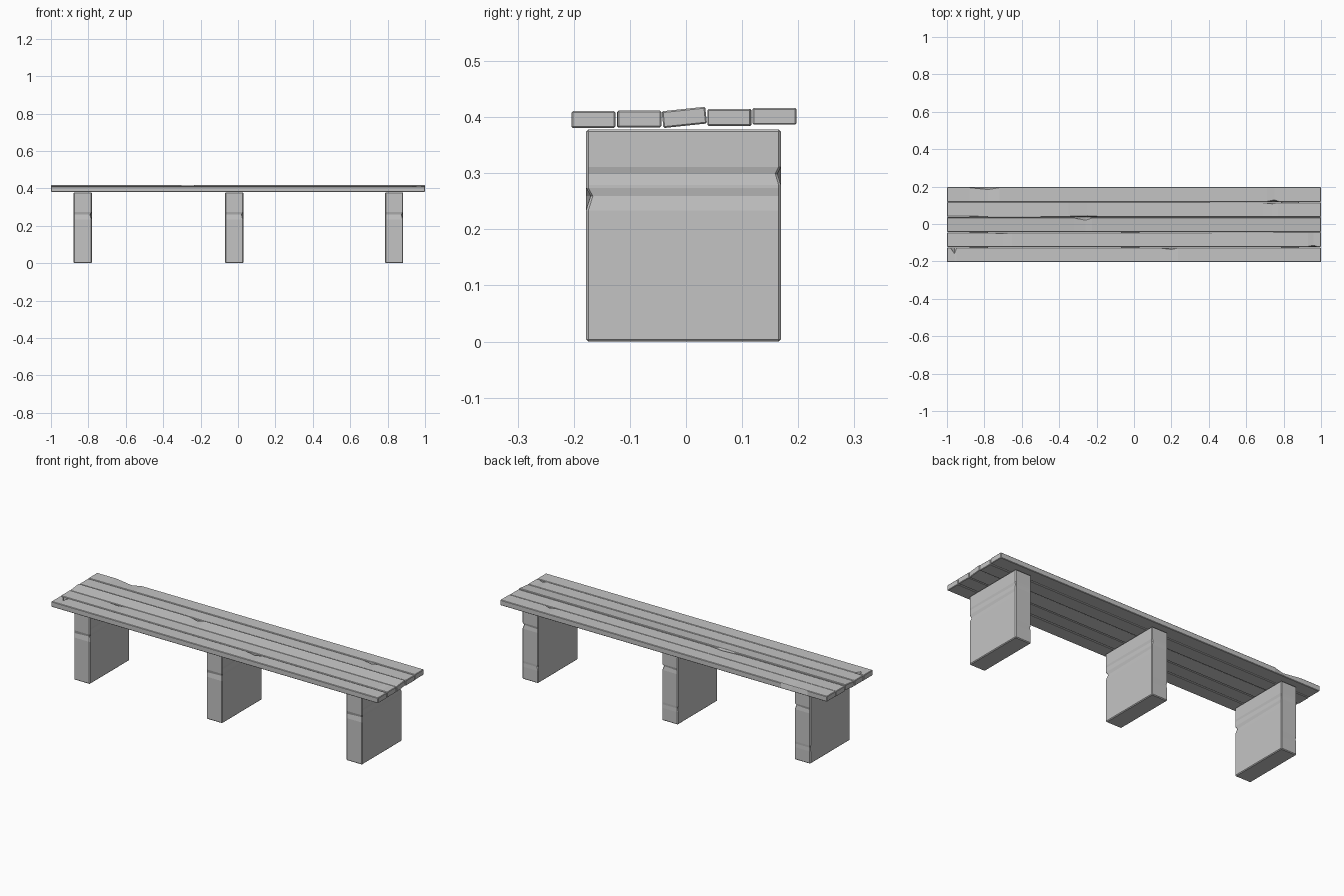
import bpy
import bmesh
from math import radians
from mathutils import Vector

cube = bpy.data.objects.get("Cube")
if cube:
    bpy.data.objects.remove(cube, do_unlink=True)

stone = bpy.data.materials.new("plain grey")
stone.use_nodes = True
GREY = (0.55, 0.55, 0.55, 1)
stone.diffuse_color = GREY
stone.node_tree.nodes["Principled BSDF"].inputs["Base Color"].default_value = GREY


def chip(bm, axis, at, width, sides, depth):
    """Notch one long edge: slice around the spot, then push the edge inward."""
    normal = Vector((0, 0, 0))
    normal[axis] = 1
    for pos in (at - width, at, at + width * 0.6):
        bmesh.ops.bisect_plane(bm, geom=bm.verts[:] + bm.edges[:] + bm.faces[:],
                               plane_co=normal * pos, plane_no=normal)
    others = [i for i in range(3) if i != axis]
    for v in bm.verts:
        if abs(v.co[axis] - at) < 1e-4 and all(v.co[i] * s > 0 for i, s in zip(others, sides)):
            for i, s, d in zip(others, sides, depth):
                v.co[i] -= s * d


def block(name, size, centre, axis, bevel, chips, tilt=0, yaw=0):
    """Bevelled block with chipped edges along its long axis."""
    bm = bmesh.new()
    bmesh.ops.create_cube(bm, size=1)
    bmesh.ops.scale(bm, vec=size, verts=bm.verts)
    bmesh.ops.bevel(bm, geom=bm.edges[:], offset=bevel, segments=1, affect='EDGES')
    for args in chips:
        chip(bm, axis, *args)
    bmesh.ops.recalc_face_normals(bm, faces=bm.faces)
    mesh = bpy.data.meshes.new(name)
    bm.to_mesh(mesh)
    bm.free()
    mesh.materials.append(stone)
    ob = bpy.data.objects.new(name, mesh)
    ob.location = centre
    ob.rotation_euler = (radians(tilt), 0, radians(yaw))
    bpy.context.collection.objects.link(ob)
    return ob


# Seat planks: y centre, z centre, tilt, yaw, chips
planks = [
    (-0.165, 0.3955, 0, 0, [(-0.96, 0.02, (1, 1), (0.03, 0.002)),
                            (0.2, 0.06, (1, 1), (0.008, 0.004))]),
    (-0.0835, 0.3965, 0, 0.03, [(-0.7, 0.08, (1, 1), (0.004, 0.003)),
                                (0.96, 0.03, (-1, 1), (0.006, 0.004))]),
    (-0.003, 0.3995, 6, 0, [(-0.26, 0.06, (1, 1), (0.012, 0.004))]),
    (0.0775, 0.3995, 0, -0.03, [(0.74, 0.05, (1, 1), (0.006, 0.003)),
                                (-0.25, 0.1, (-1, 1), (0.003, 0.003))]),
    (0.1575, 0.4015, 0, 0, [(-0.78, 0.1, (1, 1), (0.01, 0.006)),
                            (0.75, 0.04, (-1, 1), (0.008, 0.003))]),
]
for i, (y, z, tilt, yaw, chips) in enumerate(planks, 1):
    block(f"seat_plank_{i}", (1.998, 0.078, 0.030), (0, y, z), 0, 0.0025, chips, tilt, yaw)

# Legs: upright slabs with a chip on a front and a back edge
for name, x in (("right_leg", -0.83), ("middle_leg", -0.02), ("left_leg", 0.835)):
    chips = [(0.07, 0.025, (1, -1), (0.006, 0.008)),
             (0.11, 0.02, (1, 1), (0.006, 0.006)),
             (-0.1, 0.02, (-1, 1), (0.003, 0.002))]
    block(name, (0.097, 0.347, 0.378), (x, -0.0045, 0.191), 2, 0.004, chips)
    bpy.data.objects[name].location.z = 0.189
